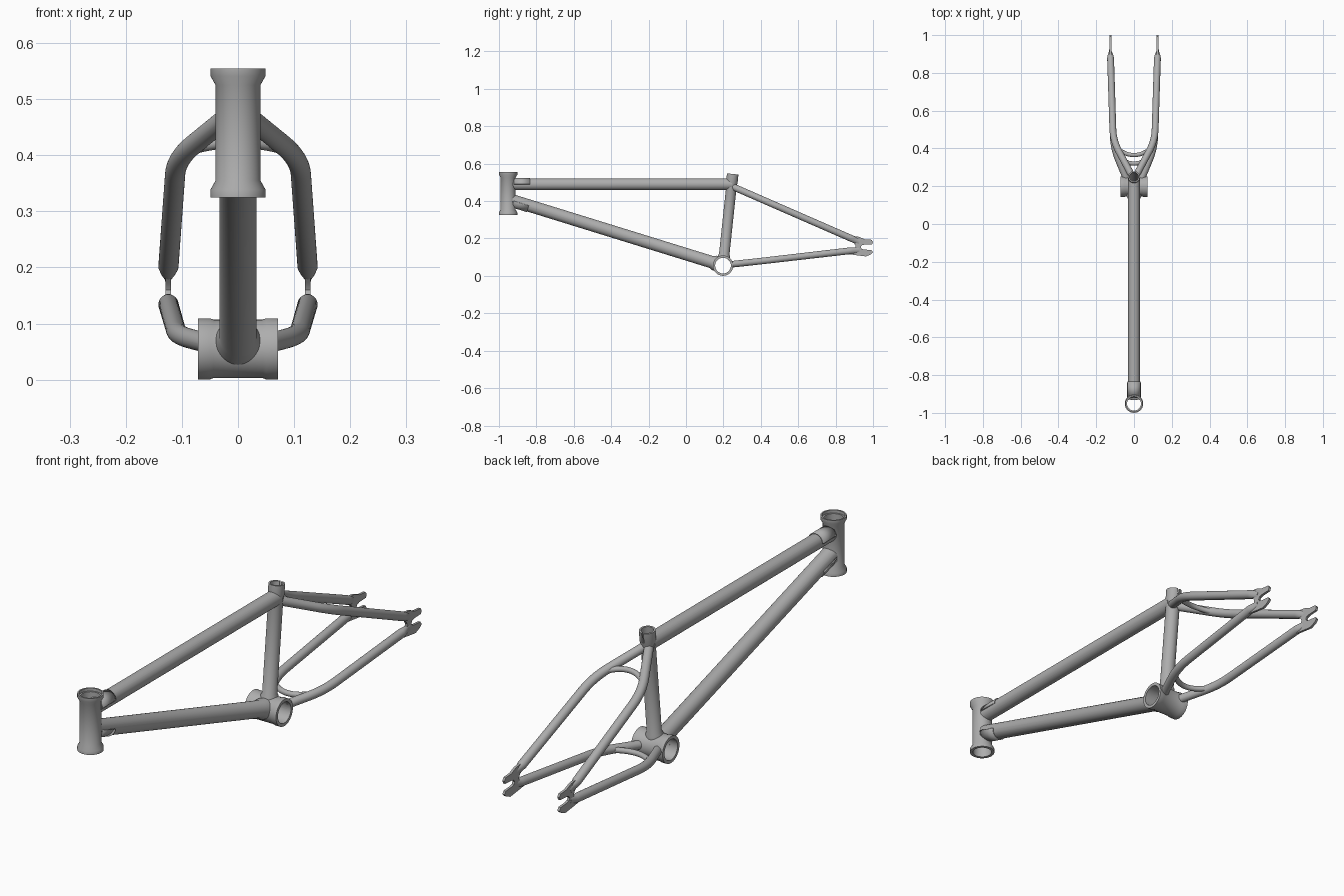
import bpy, bmesh, math
from mathutils import Vector as V

old = bpy.data.objects.get("Cube")
if old:
    bpy.data.objects.remove(old, do_unlink=True)

# Single painted-metal colour
grey = bpy.data.materials.new("frame grey")
grey.use_nodes = True
COLOUR = (0.42, 0.42, 0.42, 1)
grey.diffuse_color = COLOUR
grey.node_tree.nodes["Principled BSDF"].inputs["Base Color"].default_value = COLOUR
X, Z = V((1, 0, 0)), V((0, 0, 1))


def finish(name, bm):
    bmesh.ops.recalc_face_normals(bm, faces=bm.faces)
    mesh = bpy.data.meshes.new(name)
    bm.to_mesh(mesh)
    bm.free()
    mesh.materials.append(grey)
    ob = bpy.data.objects.new(name, mesh)
    bpy.context.collection.objects.link(ob)
    return ob


def activate(ob):
    bpy.ops.object.select_all(action='DESELECT')
    ob.select_set(True)
    bpy.context.view_layer.objects.active = ob


def smooth(ob):
    activate(ob)
    bpy.ops.object.shade_smooth_by_angle(angle=math.radians(35))


def loft(name, pts, radii, ref=X, axis=None, wrap=False, arc=None, n=40):
    """Join elliptical rings along pts; radii holds (width, height) or one radius."""
    bm = bmesh.new()
    rings = []
    for i, p in enumerate(pts):
        t = axis or (pts[min(i + 1, len(pts) - 1)] - pts[max(i - 1, 0)])
        t = t.normalized()
        side = (ref - t * ref.dot(t)).normalized()
        up = side.cross(t)
        a, b = radii[i] if isinstance(radii[i], tuple) else (radii[i], radii[i])
        lo, hi = arc or (0, math.tau)
        steps = n + 1 if arc else n
        rings.append([bm.verts.new(p + side * a * math.cos(lo + (hi - lo) * k / n)
                                   + up * b * math.sin(lo + (hi - lo) * k / n))
                      for k in range(steps)])
    pairs = list(zip(rings, rings[1:])) + ([(rings[-1], rings[0])] if wrap else [])
    for r, s in pairs:
        for k in range(n):
            j = (k + 1) % len(r)
            bm.faces.new((r[k], r[j], s[j], s[k]))
    if not wrap and not arc:
        bm.faces.new(rings[0])
        bm.faces.new(rings[-1])
    return finish(name, bm)


def lathe(name, origin, axis, profile, ref=X):
    """Revolve a closed (radius, distance) loop about an axis."""
    axis = axis.normalized()
    return loft(name, [origin + axis * h for r, h in profile],
                [r for r, h in profile], ref, axis, wrap=True, n=48)


def bend(a, c, b, d):
    """Path from a to b, rounded around corner c."""
    p, q = c + (a - c).normalized() * d, c + (b - c).normalized() * d
    curve = [p * (1 - t) ** 2 + c * 2 * t * (1 - t) + q * t * t
             for t in (k / 10 for k in range(11))]
    return [a] + curve + [b]


def cut(ob, *cutters):
    activate(ob)
    for c in cutters:
        mod = ob.modifiers.new("cut", 'BOOLEAN')
        mod.operation = 'DIFFERENCE'
        mod.object = c
        bpy.ops.object.modifier_apply(modifier=mod.name)


def mirror(ob):
    ob.modifiers.new("mirror", 'MIRROR').use_bisect_axis[0] = False


# Main joints
shell = V((0, 0.198, 0.055))
seat_top = V((0, 0.25, 0.545))
head = V((0, -0.951, 0.325))
seat_dir = (seat_top - shell).normalized()
seat_len = (seat_top - shell).length

# Bores that keep the open tubes clear
head_bore = loft("head_bore", [head - Z * 0.1, head + Z * 0.4], [0.0365] * 2)
shell_bore = loft("shell_bore", [shell - X * 0.1, shell + X * 0.1], [0.042] * 2, Z)
seat_bore = loft("seat_bore", [shell + seat_dir * 0.08, seat_top + seat_dir * 0.1], [0.0235] * 2)
slot = loft("seat_slot", [seat_top + V((0, 0.03, -0.045)), seat_top + V((0, 0.03, 0.03))],
            [(0.004, 0.02)] * 2)
cutters = [head_bore, shell_bore, seat_bore, slot]

# Head tube with flared cups
parts = [lathe("head_tube", head, Z, [
    (0.037, 0), (0.049, 0), (0.049, 0.014), (0.040, 0.030), (0.040, 0.200),
    (0.049, 0.216), (0.049, 0.230), (0.043, 0.230), (0.043, 0.218), (0.037, 0.218)])]

# Bottom bracket shell with raised ends
parts.append(lathe("bottom_bracket_shell", shell, X, [
    (0.042, -0.071), (0.0545, -0.071), (0.0545, -0.050), (0.052, -0.044),
    (0.052, 0.044), (0.0545, 0.050), (0.0545, 0.071), (0.042, 0.071)], Z))

# Seat tube, hollow with a rear clamp slot
seat_tube = lathe("seat_tube", shell, seat_dir, [
    (0.0235, 0.02), (0.033, 0.02), (0.033, 0.052), (0.028, 0.062),
    (0.028, seat_len - 0.055), (0.031, seat_len - 0.045), (0.031, seat_len), (0.0235, seat_len)])
cut(seat_tube, shell_bore, slot)
parts.append(seat_tube)

# Top tube
top_a, top_b = V((0, -0.95, 0.490)), V((0, 0.245, 0.490))
top_tube = loft("top_tube", [top_a, top_b], [0.031] * 2)
cut(top_tube, head_bore, seat_bore)
parts.append(top_tube)

# Down tube with a weld flare at the shell
down_a = V((0, -0.95, 0.410))
down_dir = (shell - down_a).normalized()
down_tube = loft("down_tube", [down_a] + [shell - down_dir * d for d in (0.066, 0.050, 0.0)],
                 [0.033, 0.033, 0.040, 0.040])
cut(down_tube, head_bore, shell_bore)
parts.append(down_tube)

# Half-sleeve reinforcements behind the head tube
along_y = V((0, 1, 0))
for name, start, way, r, arc in (
        ("top_tube_gusset", V((0, -0.92, 0.490)), along_y, 0.0325, (0, math.pi)),
        ("down_tube_gusset", down_a + down_dir * 0.03, down_dir, 0.0345, (math.pi, math.tau))):
    gusset = loft(name, [start, start + way * 0.085], [r] * 2, arc=arc)
    mod = gusset.modifiers.new("thickness", 'SOLIDIFY')
    mod.thickness = 0.004
    mod.offset = 0
    parts.append(gusset)

# Stays: bent tubes flattened where they meet the dropouts
END_RADII = [0.018, (0.014, 0.017), (0.007, 0.015), (0.005, 0.012)]


def stay(name, start, corner, end, r, cutter):
    path = bend(start, corner, end, 0.07)
    tip = (end - corner).normalized()
    path += [end + tip * d for d in (0.018, 0.036, 0.052)]
    ob = loft(name, path, [r] * (len(path) - 4) + END_RADII)
    cut(ob, cutter)
    mirror(ob)
    parts.append(ob)


stay("seat_stays", V((0.008, 0.250, 0.477)), V((0.110, 0.440, 0.394)),
     V((0.124, 0.880, 0.202)), 0.018, seat_bore)
stay("chain_stays", V((0.035, 0.225, 0.060)), V((0.108, 0.400, 0.079)),
     V((0.124, 0.875, 0.134)), 0.0175, shell_bore)

# Arched bridges between the stays
for name, end, rise in (("seat_stay_bridge", V((0.082, 0.395, 0.412)), V((0, -0.03, 0.012))),
                        ("chain_stay_bridge", V((0.075, 0.350, 0.073)), V((0, -0.03, -0.004)))):
    path = [V((end.x * u, end.y, end.z)) + rise * (1 - u * u)
            for u in (k / 8 for k in range(-8, 9))]
    parts.append(loft(name, path, [0.011] * len(path), Z, n=24))

# Slotted rear dropout plates
OUTLINE = [(.870, .204), (.890, .214), (.925, .209), (.955, .196), (.992, .193), (1, .182),
           (.995, .169), (.952, .167), (.939, .163), (.934, .154), (.939, .145), (.952, .141),
           (.992, .138), (1, .126), (.988, .115), (.962, .104), (.930, .108), (.870, .116),
           (.868, .134), (.890, .141), (.904, .150), (.907, .160), (.900, .173), (.880, .186)]
bm = bmesh.new()
face = bm.faces.new([bm.verts.new((0.119, y, z)) for y, z in OUTLINE])
side = bmesh.ops.extrude_face_region(bm, geom=[face])["geom"]
bmesh.ops.translate(bm, vec=X * 0.010, verts=[g for g in side if isinstance(g, bmesh.types.BMVert)])
dropouts = finish("rear_dropouts", bm)
mirror(dropouts)
parts.append(dropouts)

for ob in parts:
    smooth(ob)
for c in cutters:
    bpy.data.objects.remove(c, do_unlink=True)
